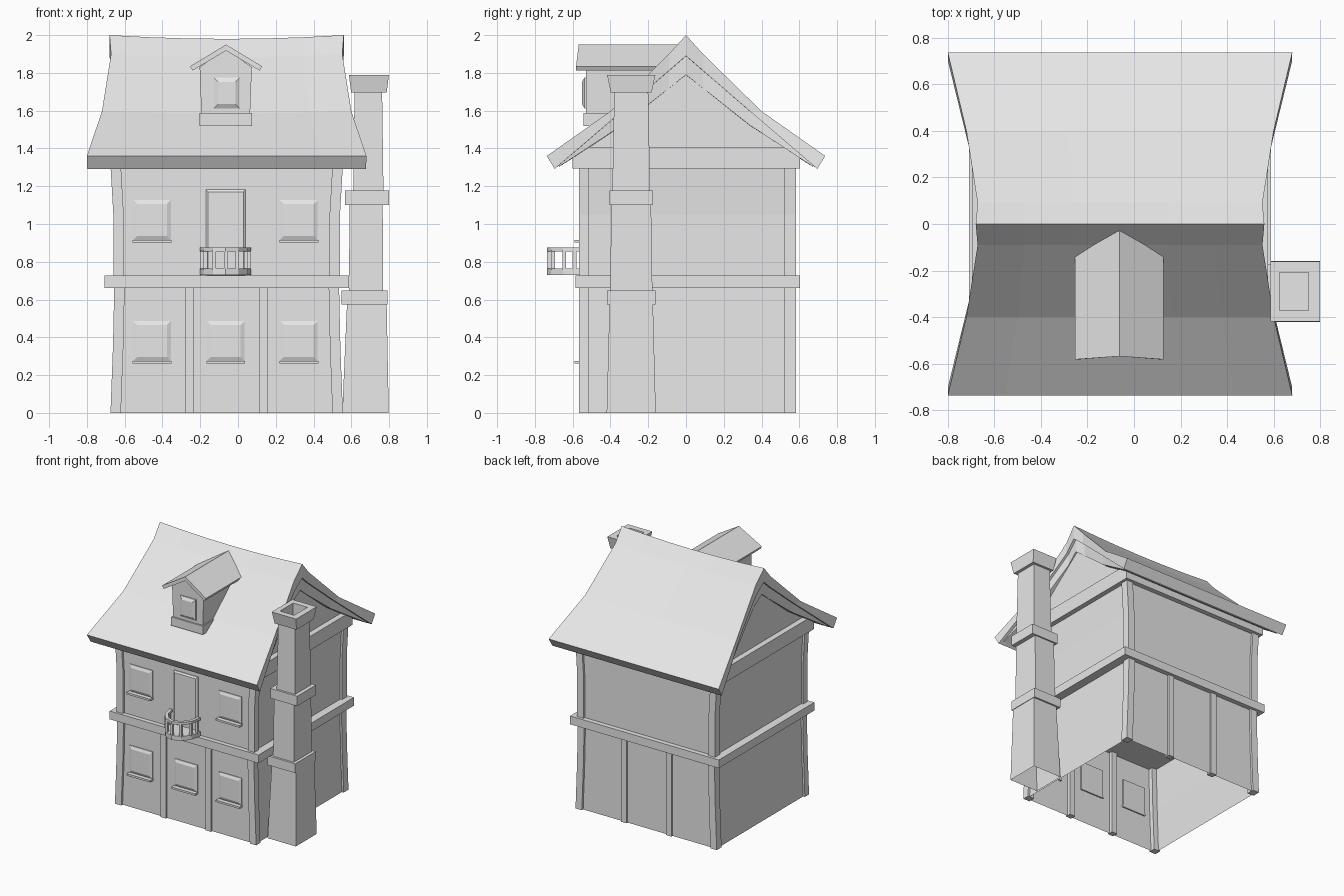
import bpy, bmesh, math

if "Cube" in bpy.data.objects:
    bpy.data.objects.remove(bpy.data.objects["Cube"], do_unlink=True)

grey = bpy.data.materials.new("plain_grey")
grey.use_nodes = True
grey.diffuse_color = (0.8, 0.8, 0.8, 1)
grey.node_tree.nodes["Principled BSDF"].inputs["Base Color"].default_value = (0.8, 0.8, 0.8, 1)

CX = -0.06             # centre of the house across x
FRONT, BACK = -0.55, 0.565


def loft(name, rings, start=True, end=True):
    """Skin a list of equal-length point rings and cap the ends."""
    bm = bmesh.new()
    rows = [[bm.verts.new(p) for p in ring] for ring in rings]
    n = len(rows[0])
    for a, b in zip(rows, rows[1:]):
        for i in range(n):
            j = (i + 1) % n
            bm.faces.new((a[i], a[j], b[j], b[i]))
    for row, wanted in ((rows[0], start), (rows[-1], end)):
        if wanted:
            for i in range((n - 1) // 2):
                corners = dict.fromkeys((i, i + 1, n - 2 - i, n - 1 - i))
                bm.faces.new([row[k] for k in corners])
    bmesh.ops.recalc_face_normals(bm, faces=bm.faces)
    mesh = bpy.data.meshes.new(name)
    bm.to_mesh(mesh)
    bm.free()
    mesh.materials.append(grey)
    obj = bpy.data.objects.new(name, mesh)
    bpy.context.collection.objects.link(obj)
    return obj


def rect(z, x0, x1, y0, y1):
    return [(x0, y0, z), (x1, y0, z), (x1, y1, z), (x0, y1, z)]


def box(name, x0, x1, y0, y1, z0, z1):
    return loft(name, [rect(z0, x0, x1, y0, y1), rect(z1, x0, x1, y0, y1)])


def upright(y, x0, x1, z0, z1):
    return [(x0, y, z0), (x1, y, z0), (x1, y, z1), (x0, y, z1)]


def panel(name, x0, x1, z0, z1, y, depth=0.016, bevel=0.022):
    """Raised panel with sloping edges, facing the front."""
    return loft(name, [upright(y + 0.01, x0, x1, z0, z1),
                       upright(y - depth * 0.4, x0, x1, z0, z1),
                       upright(y - depth, x0 + bevel, x1 - bevel, z0 + bevel, z1 - bevel)])


def mirrored(half):
    """Profile (y, z, half width) from -y to +y, given from the ridge out."""
    return [(-y, z, w) for y, z, w in reversed(half[1:])] + half


def sweep_x(name, top, bottom, steps=6, sag=0.02):
    profile = mirrored(top) + mirrored(bottom)[::-1]
    rings = []
    for i in range(steps + 1):
        t = 2 * i / steps - 1
        rings.append([(CX + w * t, y, z - sag * (1 - t * t) * max(0, 1 - abs(y) / 0.7))
                      for y, z, w in profile])
    return loft(name, rings)


# Storey walls, open underneath
def wall(name, levels):
    loft(name, [rect(z, CX - w, CX + w, FRONT, BACK) for z, w in levels], False, False)


wall("lower_walls", [(0, 0.6), (0.35, 0.588), (0.69, 0.58)])
wall("upper_walls", [(0.7, 0.585), (1.05, 0.585), (1.32, 0.598)])

# Corner posts following the lean of the walls
for side, s in (("left", 1), ("right", -1)):
    for end, y0, y1 in (("front", FRONT - 0.017, -0.515), ("back", 0.522, BACK + 0.017)):
        for storey, levels in (("lower", [(0, 0.615), (0.35, 0.602), (0.67, 0.595)]),
                               ("upper", [(0.72, 0.6), (1.05, 0.6), (1.31, 0.615)])):
            loft(f"{storey}_{end}_{side}_post",
                 [rect(z, CX + s * (w - 0.055), CX + s * w, y0, y1) for z, w in levels])
    # Posts between the lower bays
    x = CX + s * 0.196
    box(f"lower_front_{side}_stud", x - 0.024, x + 0.024, FRONT - 0.015, FRONT + 0.03, 0, 0.67)
    box(f"lower_back_{side}_stud", x - 0.024, x + 0.024, BACK - 0.03, BACK + 0.015, 0, 0.67)

# Horizontal beams around the house
box("floor_beam", CX - 0.648, CX + 0.648, -0.585, 0.603, 0.662, 0.727)
box("eaves_beam", CX - 0.635, CX + 0.635, -0.6, 0.603, 1.295, 1.405)

# Gable walls filling the roof space
loft("gable_wall", [[(CX + s * 0.59, y, z) for y, z in
                     ((-0.57, 1.38), (0.57, 1.38), (0.335, 1.57), (0, 1.84), (-0.335, 1.57))]
                    for s in (-1, 1)])

# Main roof slab, flared at the eaves and dipping along the ridge
roof_top = [(0, 2.0, 0.62), (0.09, 1.9, 0.612), (0.4, 1.597, 0.66), (0.737, 1.36, 0.74)]
roof_under = [(0, 1.89, 0.62), (0.09, 1.812, 0.612), (0.335, 1.6, 0.65), (0.695, 1.292, 0.738)]
sweep_x("main_roof", roof_top, roof_under)

# Inner lining under the roof
lining_top = [(y, z + 0.01, w - 0.018) for y, z, w in roof_under[:3]] + [(0.68, 1.315, 0.71)]
lining_under = [(0, 1.79, 0.602), (0.09, 1.719, 0.595), (0.335, 1.525, 0.632), (0.67, 1.305, 0.71)]
sweep_x("roof_lining", lining_top, lining_under)

# Windows with sills
for name, x, z in (("lower_right", -0.455, 0.275), ("lower_middle", -0.065, 0.275),
                   ("lower_left", 0.322, 0.275), ("upper_right", -0.455, 0.915),
                   ("upper_left", 0.322, 0.915)):
    panel(name + "_window", x - 0.1, x + 0.1, z, z + 0.212, FRONT)
    box(name + "_sill", x - 0.103, x + 0.103, FRONT - 0.04, FRONT + 0.01, z - 0.014, z + 0.001)

# Balcony door
panel("balcony_door", -0.17, 0.04, 0.72, 1.182, FRONT, bevel=0.012)


# Balcony with rounded floor and handrail
def arc(z, inset=0.0):
    return [(-0.065 + (0.135 - inset) * math.cos(a), -0.565 - (0.172 - inset) * math.sin(a), z)
            for a in (math.radians(d) for d in range(0, 181, 30))]


loft("balcony_floor", [arc(0.73), arc(0.765)])
rail = [[o, i, (*i[:2], 0.875), (*o[:2], 0.875)]
        for o, i in zip(arc(0.855), arc(0.855, 0.025))]
loft("balcony_rail", rail)
for k, (x, y, z) in enumerate(arc(0.76, 0.012)):
    y = min(y, -0.59)
    box(f"baluster_{k + 1}", x - 0.01, x + 0.01, y - 0.01, y + 0.01, z, 0.86)

# Dormer body, sill, window and roof
loft("dormer_body", [[(-0.065 + x, y, z) for x, z in
                      ((-0.128, 1.56), (0.128, 1.56), (0.138, 1.83), (0, 1.93), (-0.138, 1.83))]
                     for y in (-0.53, -0.1)])
box("dormer_sill", -0.203, 0.073, -0.542, -0.3, 1.52, 1.587)
panel("dormer_window", -0.127, 0.008, 1.612, 1.775, -0.53, depth=0.02)
loft("dormer_roof", [[(-0.063 + x, y0 if x else y1, z) for x, z in
                      ((-0.19, 1.835), (0, 1.95), (0.19, 1.835),
                       (0.178, 1.812), (0, 1.918), (-0.178, 1.812))]
                     for y0, y1 in ((-0.582, -0.568), (-0.08, -0.03))])

# Chimney: stacked collars and a hollow top; (z, x centre, half x, half y)
stack = [(0, 0.675, 0.123, 0.13), (0.575, 0.682, 0.105, 0.115),
         (0.575, 0.67, 0.121, 0.128), (0.648, 0.67, 0.121, 0.128),
         (0.648, 0.678, 0.09, 0.112), (1.1, 0.678, 0.088, 0.105),
         (1.1, 0.683, 0.117, 0.116), (1.178, 0.683, 0.117, 0.116),
         (1.178, 0.69, 0.08, 0.1), (1.695, 0.69, 0.073, 0.09),
         (1.695, 0.693, 0.094, 0.108), (1.79, 0.693, 0.106, 0.128),
         (1.79, 0.688, 0.062, 0.082), (1.7, 0.688, 0.062, 0.082)]
loft("chimney", [rect(z, x - a, x + a, -0.29 - b, -0.29 + b) for z, x, a, b in stack],
     start=False)
